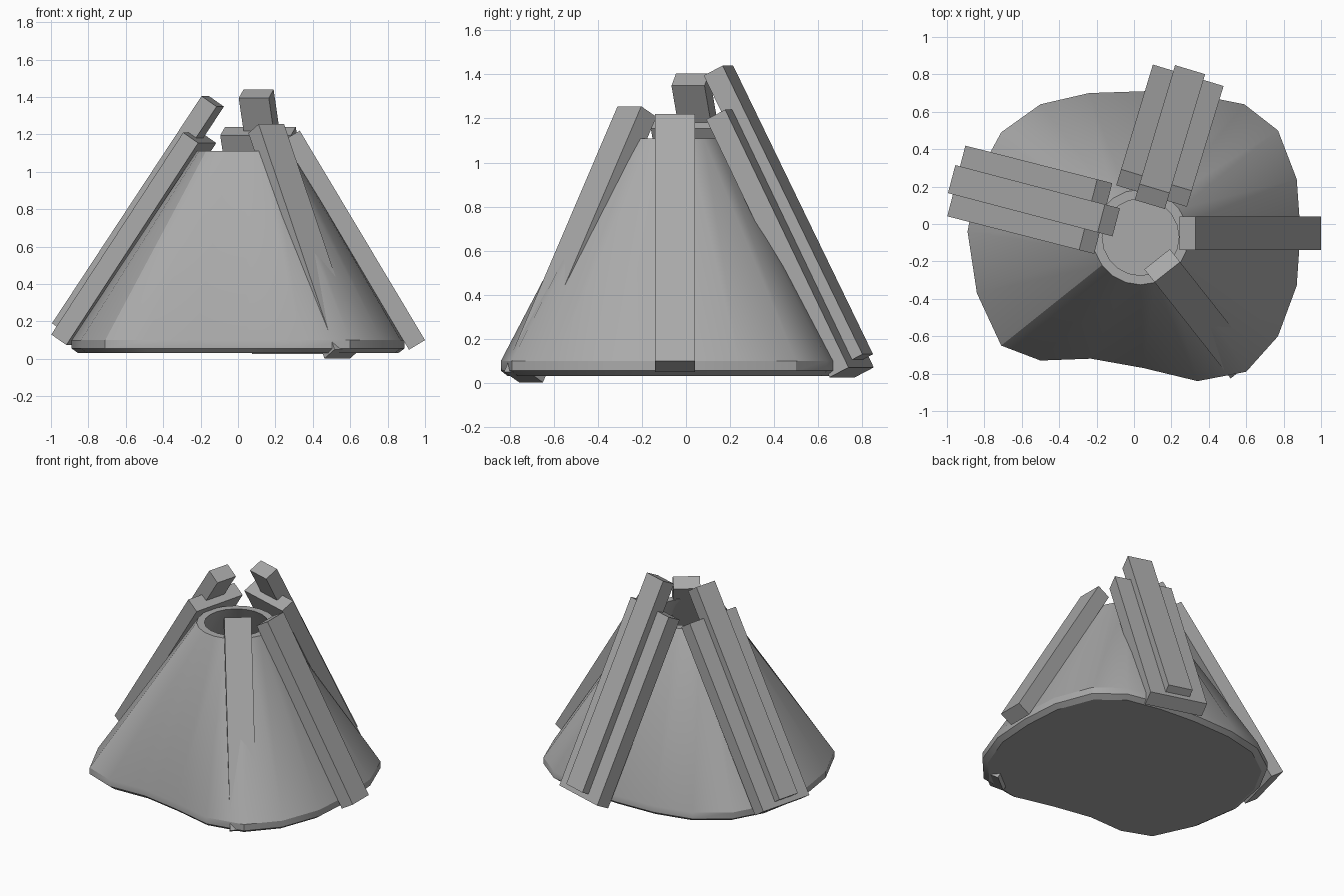
import bpy, bmesh, math
from mathutils import Vector

cube = bpy.data.objects.get("Cube")
if cube:
    bpy.data.objects.remove(cube, do_unlink=True)

grey = bpy.data.materials.new("plain_grey")
grey.use_nodes = True
grey.diffuse_color = (0.4, 0.4, 0.4, 1)
grey.node_tree.nodes["Principled BSDF"].inputs["Base Color"].default_value = (0.4, 0.4, 0.4, 1)


def finish(name, bm, smooth=False):
    bmesh.ops.recalc_face_normals(bm, faces=bm.faces)
    mesh = bpy.data.meshes.new(name)
    bm.to_mesh(mesh)
    bm.free()
    mesh.materials.append(grey)
    obj = bpy.data.objects.new(name, mesh)
    bpy.context.collection.objects.link(obj)
    if smooth:
        bpy.ops.object.select_all(action='DESELECT')
        obj.select_set(True)
        bpy.context.view_layer.objects.active = obj
        bpy.ops.object.shade_smooth_by_angle(angle=math.radians(30))
    return obj


# Tent cover: hollow cone lofted from a wavy hem to a round smoke hole
hem = [(.89, -.04), (.87, .24), (.77, .50), (.59, .64), (.34, .69),
       (.06, .71), (-.24, .70), (-.50, .64), (-.71, .49), (-.83, .27),
       (-.89, -.04), (-.84, -.37), (-.71, -.65), (-.50, -.73), (-.23, -.72),
       (.05, -.77), (.34, -.84), (.60, -.79), (.77, -.60), (.87, -.33)]
centre = Vector((.035, -.07))


def hem_ring(scale, z):
    return [(*(centre + (Vector(p) - centre) * scale), z) for p in hem]


def round_ring(radius, z):
    n = len(hem)
    return [(centre.x + radius * math.cos(math.tau * i / n),
             centre.y + radius * math.sin(math.tau * i / n), z) for i in range(n)]


bm = bmesh.new()
levels = [hem_ring(.96, .03), hem_ring(1, .055), hem_ring(1, .1),
          round_ring(.255, 1.11), round_ring(.205, 1.11), hem_ring(.93, .11)]
rings = [[bm.verts.new(p) for p in level] for level in levels]
for low, high in zip(rings, rings[1:]):
    for i in range(len(hem)):
        j = (i + 1) % len(hem)
        bm.faces.new((low[i], low[j], high[j], high[i]))
bm.faces.new(rings[0])
bm.faces.new(rings[-1])
finish("tent_cover", bm, smooth=True)


# Leaning planks, placed by the middle of the outer face at top and foot
def plank(name, top, foot, width, thick=.1):
    top, foot = Vector(top), Vector(foot)
    along = (foot - top).normalized()
    side = along.cross(Vector((0, 0, 1))).normalized() * width / 2
    inward = along.cross(side).normalized() * thick
    if inward.z > 0:
        inward = -inward
    bm = bmesh.new()
    ends = [[bm.verts.new(p + s * side + d * inward)
             for s, d in ((-1, 0), (1, 0), (1, 1), (-1, 1))] for p in (top, foot)]
    for i in range(4):
        j = (i + 1) % 4
        bm.faces.new((ends[0][i], ends[0][j], ends[1][j], ends[1][i]))
    for end in ends:
        bm.faces.new(end)
    finish(name, bm)


plank("left_pole", (.33, -.05, 1.22), (1, -.05, .1), .18)
plank("front_pole", (.178, -.257, 1.255), (.585, -.772, .05), .174)
plank("back_board", (.12, .235, 1.24), (.29, .795, .07), .395)
plank("back_pole", (.11, .19, 1.44), (.30, .825, .13), .168)
plank("right_board", (-.245, .05, 1.21), (-.95, .23, .13), .39)
plank("right_pole", (-.175, .03, 1.405), (-.975, .24, .19), .155)
